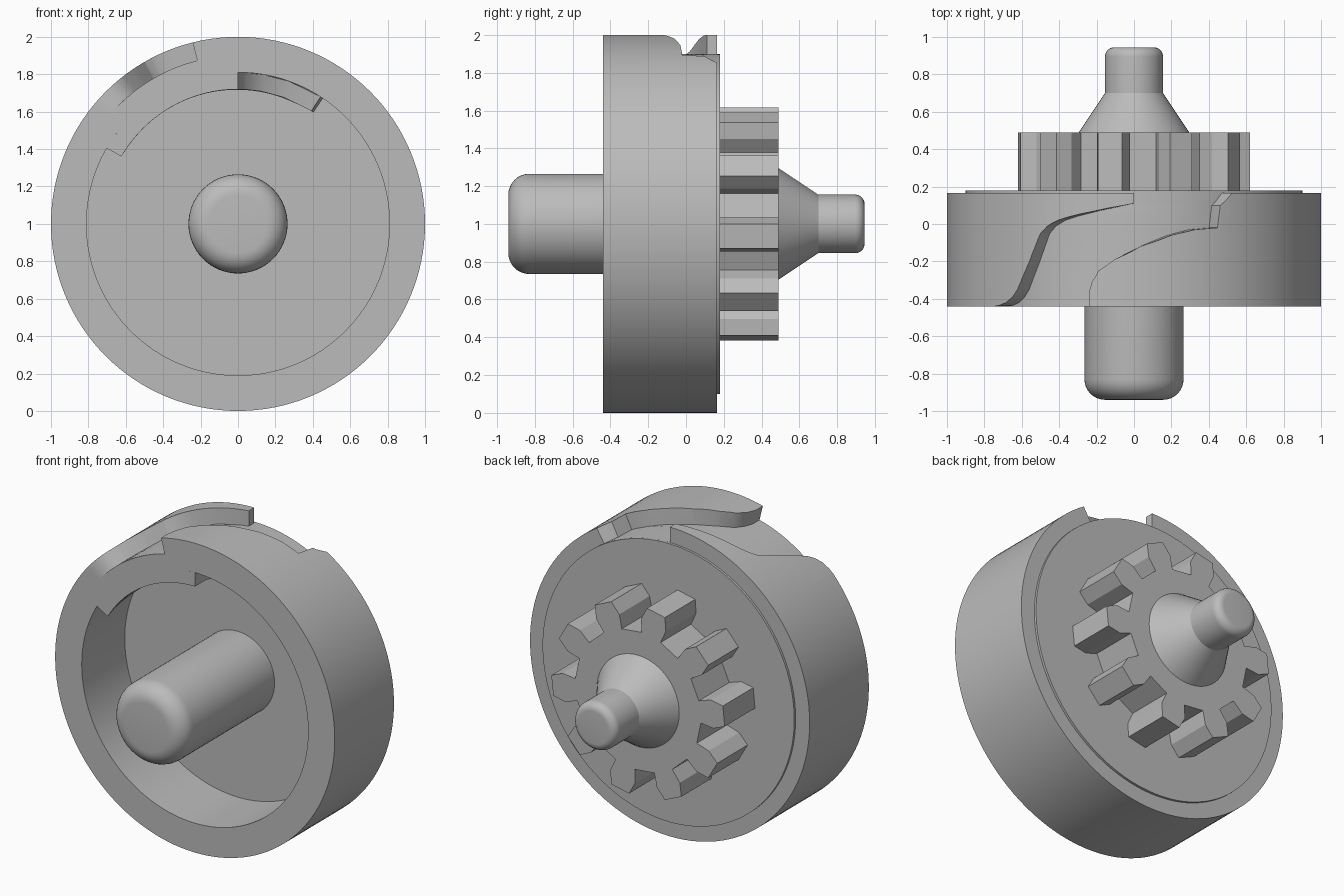
import bpy, bmesh, math
from math import sin, cos, radians, pi

cube = bpy.data.objects.get("Cube")
if cube:
    bpy.data.objects.remove(cube, do_unlink=True)

grey = bpy.data.materials.new("plain_grey")
grey.use_nodes = True
colour = (0.5, 0.5, 0.5, 1)
grey.diffuse_color = colour
grey.node_tree.nodes["Principled BSDF"].inputs["Base Color"].default_value = colour
AXIS_Z = 1.0


def polar(r, angle, y):
    return (r * cos(angle), y, AXIS_Z + r * sin(angle))


def finish(name, bm):
    bmesh.ops.remove_doubles(bm, verts=bm.verts, dist=1e-5)
    bmesh.ops.recalc_face_normals(bm, faces=bm.faces)
    mesh = bpy.data.meshes.new(name)
    bm.to_mesh(mesh)
    bm.free()
    mesh.materials.append(grey)
    obj = bpy.data.objects.new(name, mesh)
    bpy.context.collection.objects.link(obj)
    return obj


def smooth(obj):
    bpy.ops.object.select_all(action="DESELECT")
    obj.select_set(True)
    bpy.context.view_layer.objects.active = obj
    bpy.ops.object.shade_smooth_by_angle(angle=radians(30))


def lathe(name, profile, segments=128):
    """Spin (radius, y) points around the drum axis; ends are capped."""
    bm = bmesh.new()
    rings = [[bm.verts.new(polar(r, 2 * pi * i / segments, y)) for i in range(segments)]
             for r, y in profile]
    for a, b in zip(rings, rings[1:]):
        for i in range(segments):
            j = (i + 1) % segments
            bm.faces.new((a[i], a[j], b[j], b[i]))
    bm.faces.new(rings[0])
    bm.faces.new(rings[-1])
    return finish(name, bm)


def rounded(r, y_end, fillet, direction, steps=8):
    """Quarter-round from the side of a pin to its end face."""
    arc = [i * pi / 2 / steps for i in range(steps + 1)]
    return [(r - fillet + fillet * cos(t), y_end + direction * fillet * (sin(t) - 1))
            for t in arc]


def sample(curve, y):
    for (y0, a0), (y1, a1) in zip(curve, curve[1:]):
        if y <= y1:
            return a0 + (a1 - a0) * (y - y0) / (y1 - y0)
    return curve[-1][1]


def wrapped_band(name, left, right, r_in, r_out, columns=32):
    """Solid wrapped round the axis between two (y, degrees) edges."""
    rows = sorted({y for y, a in left + right})
    bm = bmesh.new()

    def layer(r):
        grid = []
        for y in rows:
            a, b = sample(left, y), sample(right, y)
            grid.append([bm.verts.new(polar(r, radians(a + (b - a) * c / columns), y))
                         for c in range(columns + 1)])
        for p, q in zip(grid, grid[1:]):
            for c in range(columns):
                bm.faces.new((p[c], p[c + 1], q[c + 1], q[c]))
        return grid

    inner, outer = layer(r_in), layer(r_out)

    def border(g):
        return (g[0] + [row[-1] for row in g[1:-1]] + g[-1][::-1]
                + [row[0] for row in g[-2:0:-1]])

    p, q = border(inner), border(outer)
    for i in range(len(p)):
        j = (i + 1) % len(p)
        bm.faces.new((p[i], p[j], q[j], q[i]))
    return finish(name, bm)


# Hollow drum with a cam groove cut across the top of its rim
drum = lathe("drum", [(0.72, -0.005), (0.72, 0), (0.81, 0), (0.81, -0.44), (1, -0.44),
                      (1, 0.165), (0.9, 0.165)])
groove_left = [(-0.5, 139), (-0.441, 138.6), (-0.435, 136), (-0.42, 133), (-0.39, 130.5),
               (-0.35, 128.5), (-0.2, 124), (-0.05, 120), (-0.01, 117.5), (0.02, 114),
               (0.04, 110), (0.07, 102), (0.11, 90), (0.25, 90)]
groove_right = [(-0.5, 104), (-0.37, 104), (-0.31, 103), (-0.25, 101), (-0.19, 96),
                (-0.12, 88), (-0.06, 78.5), (-0.03, 71), (-0.021, 64.5), (-0.02, 63.5),
                (0.1, 62.5), (0.12, 61), (0.165, 58.5), (0.25, 58.5)]
cutter = wrapped_band("groove_cutter", groove_left, groove_right, 0.9, 1.1)
cutter.hide_render = True
cut = drum.modifiers.new("groove", "BOOLEAN")
cut.operation = "DIFFERENCE"
cut.solver = "EXACT"
cut.object = cutter
bpy.context.view_layer.objects.active = drum
bpy.ops.object.modifier_apply(modifier=cut.name)
bpy.data.objects.remove(cutter, do_unlink=True)
smooth(drum)

# Thickened inner wall that backs the groove inside the cavity
pad_left = [(-0.44, 150), (-0.42, 145), (-0.39, 141), (-0.33, 138), (-0.1, 131), (0, 128)]
pad_right = [(-0.44, 90), (-0.33, 90), (-0.24, 87), (-0.17, 80), (-0.12, 70), (-0.1, 57),
             (0, 56)]
smooth(wrapped_band("inner_wall_pad", pad_left, pad_right, 0.72, 0.81))

# Thin back plate
smooth(lathe("back_plate", [(0.9, 0.16), (0.9, 0.18)]))

# Gear with ten flared teeth
TEETH, PHASE = 10, -6
tooth = [(0.45, -9), (0.54, -9.6), (0.62, -6), (0.62, 6), (0.54, 9.6), (0.45, 9)]
bm = bmesh.new()
outline = [(r, radians(PHASE + k * 360 / TEETH + a)) for k in range(TEETH) for r, a in tooth]
back = [bm.verts.new(polar(r, a, 0.49)) for r, a in outline]
front = [bm.verts.new(polar(r, a, 0.175)) for r, a in outline]
bm.faces.new(back)
bm.faces.new(front)
for i in range(len(back)):
    j = (i + 1) % len(back)
    bm.faces.new((front[i], front[j], back[j], back[i]))
finish("gear", bm)

# Tapered hub ending in a small rounded pin
smooth(lathe("hub_and_pin", [(0.295, 0.48), (0.295, 0.49), (0.155, 0.7)]
             + rounded(0.155, 0.945, 0.05, 1), 64))

# Large rounded shaft at the front
smooth(lathe("front_shaft", [(0.265, 0)] + rounded(0.265, -0.94, 0.11, -1), 64))
